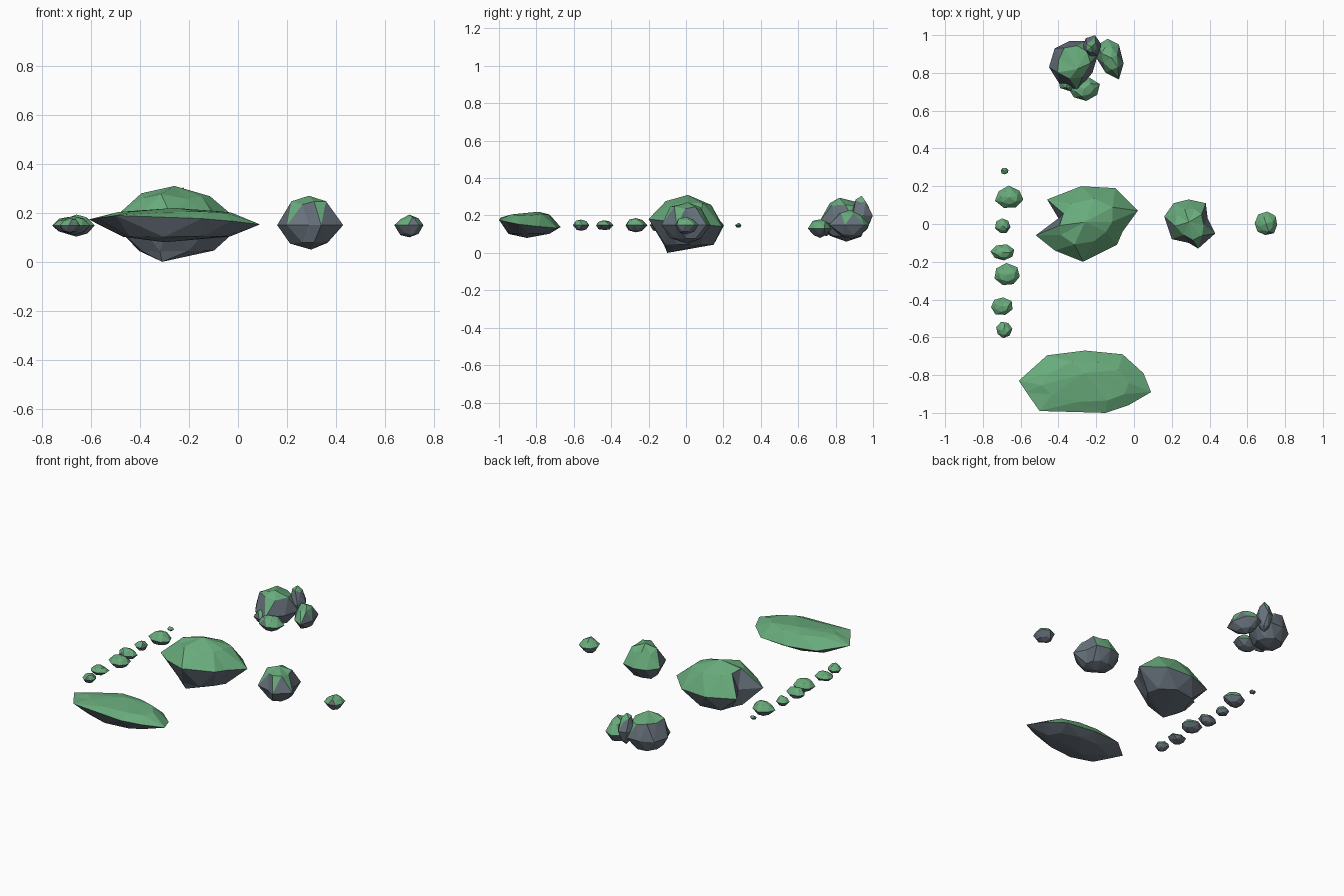
import bpy, bmesh, math, random
from mathutils import Vector

random.seed(7)
default_cube = bpy.data.objects.get("Cube")
if default_cube:
    bpy.data.objects.remove(default_cube, do_unlink=True)


def make_material(name, colour):
    material = bpy.data.materials.new(name)
    material.use_nodes = True
    material.diffuse_color = colour
    shader = material.node_tree.nodes["Principled BSDF"]
    shader.inputs["Base Color"].default_value = colour
    shader.inputs["Roughness"].default_value = 0.9
    return material


stone = make_material("slate stone", (0.14, 0.17, 0.205, 1))
moss = make_material("green moss", (0.14, 0.41, 0.20, 1))


def oval(x, y, width, depth, sides=7):
    """Uneven oval outline that still fills its width and depth."""
    turn = random.random()
    points = []
    for i in range(sides):
        angle = math.tau * (i + turn) / sides
        size = random.uniform(0.92, 1.08) / 2
        points.append((x + width * size * math.cos(angle),
                       y + depth * size * math.sin(angle)))
    return points


def stagger(outline, centre, scale, height, rough):
    """Ring of shrunken edge midpoints, so neighbouring rings interlock."""
    ring = []
    for i, point in enumerate(outline):
        following = outline[(i + 1) % len(outline)]
        middle = (Vector(point) + Vector(following)) / 2
        spot = centre + (middle - centre) * scale * random.uniform(1 - rough, 1 + rough)
        ring.append((spot.x, spot.y, height * random.uniform(1 - rough / 2, 1 + rough / 2)))
    return ring


def make_rock(name, outline, low, waist, high, peak=None, foot=None,
              tilt=(0, 0), upper=0.62, lower=0.62, rough=0.1):
    """Faceted rock: waist outline, two inner rings, a peak and a foot."""
    centre = sum((Vector(p) for p in outline), Vector((0, 0))) / len(outline)
    peak, foot = peak or centre, foot or centre
    bm = bmesh.new()

    def add_ring(points):
        return [bm.verts.new(p) for p in points]

    middle = add_ring([(x, y, waist + tilt[0] * (x - centre.x) + tilt[1] * (y - centre.y))
                       for x, y in outline])
    count = len(outline)
    for end, spot, scale in ((high, peak, upper), (low, foot, lower)):
        level = waist + (end - waist) * 0.72
        ring = add_ring(stagger(outline, centre, scale, level, rough))
        tip = bm.verts.new((spot[0], spot[1], end))
        for i in range(count):
            j = (i + 1) % count
            bm.faces.new((middle[i], middle[j], ring[i]))
            bm.faces.new((middle[j], ring[j], ring[i]))
            bm.faces.new((ring[i], ring[j], tip))
    bmesh.ops.recalc_face_normals(bm, faces=bm.faces)

    # Moss grows on the faces that look upward
    for face in bm.faces:
        face.normal_update()
        face.material_index = int(face.normal.z > 0.42)
    mesh = bpy.data.meshes.new(name)
    bm.to_mesh(mesh)
    bm.free()
    mesh.materials.append(stone)
    mesh.materials.append(moss)
    rock = bpy.data.objects.new(name, mesh)
    bpy.context.collection.objects.link(rock)
    return rock


# Large central boulder
make_rock("central_boulder",
          [(-.46, .13), (-.28, .2), (-.1, .19), (.02, .07), (-.06, -.04), (-.09, -.11),
           (-.27, -.2), (-.42, -.14), (-.52, -.06), (-.4, .03)],
          0, .16, .31, peak=(-.26, .01), foot=(-.31, -.1), tilt=(0, -.1), upper=.66, lower=.7)

# Long flat slab at the front
make_rock("long_slab",
          [(-.61, -.83), (-.46, -.695), (-.26, -.67), (-.06, -.69), (.05, -.79),
           (.09, -.89), (-.03, -.96), (-.15, -1), (-.5, -.99), (-.57, -.89)],
          .08, .16, .22, peak=(-.26, -.79), foot=(-.3, -.85), tilt=(-.04, -.13),
          upper=.68, lower=.68, rough=.05)

# Knobbly boulder on the left
make_rock("side_boulder",
          [(.16, .04), (.21, .11), (.29, .13), (.38, .11), (.39, .03), (.43, -.05),
           (.34, -.13), (.29, -.1), (.2, -.08)],
          .05, .15, .27, peak=(.29, .01), upper=.7, lower=.68, rough=.12)

make_rock("outer_stone", oval(.7, 0, .125, .125, 8), .1, .15, .193, upper=.7, lower=.7)

# Cluster of overlapping rocks at the back
make_rock("cluster_main_rock",
          [(-.45, .83), (-.42, .93), (-.34, .97), (-.25, .97), (-.19, .9),
           (-.22, .8), (-.3, .71), (-.4, .75)],
          .06, .16, .295, peak=(-.3, .82), upper=.74, lower=.7)
make_rock("cluster_curved_rock",
          [(-.19, .95), (-.14, .98), (-.08, .95), (-.055, .85), (-.08, .765),
           (-.15, .8), (-.2, .88)],
          .075, .15, .23, peak=(-.12, .88), upper=.66)
make_rock("cluster_spike_rock", oval(-.225, .94, .1, .12, 6), .1, .2, .305, upper=.6)
make_rock("cluster_front_rock", oval(-.265, .715, .17, .13), .08, .13, .18, upper=.7)
make_rock("cluster_corner_rock", oval(-.35, .75, .11, .09, 6), .09, .14, .19, upper=.7)

# Row of pebbles on the right: x, y, width, depth, half height
pebbles = [(-.685, .28, .045, .035, .012), (-.66, .14, .15, .12, .045),
           (-.695, -.01, .08, .08, .03), (-.695, -.15, .13, .09, .035),
           (-.67, -.27, .14, .12, .038), (-.7, -.435, .12, .1, .026),
           (-.688, -.56, .085, .085, .03)]
for index, (x, y, width, depth, half) in enumerate(pebbles):
    make_rock("pebble_" + "abcdefg"[index], oval(x, y, width, depth),
              .148 - half, .148, .148 + half, upper=.7, lower=.7, rough=.06)
